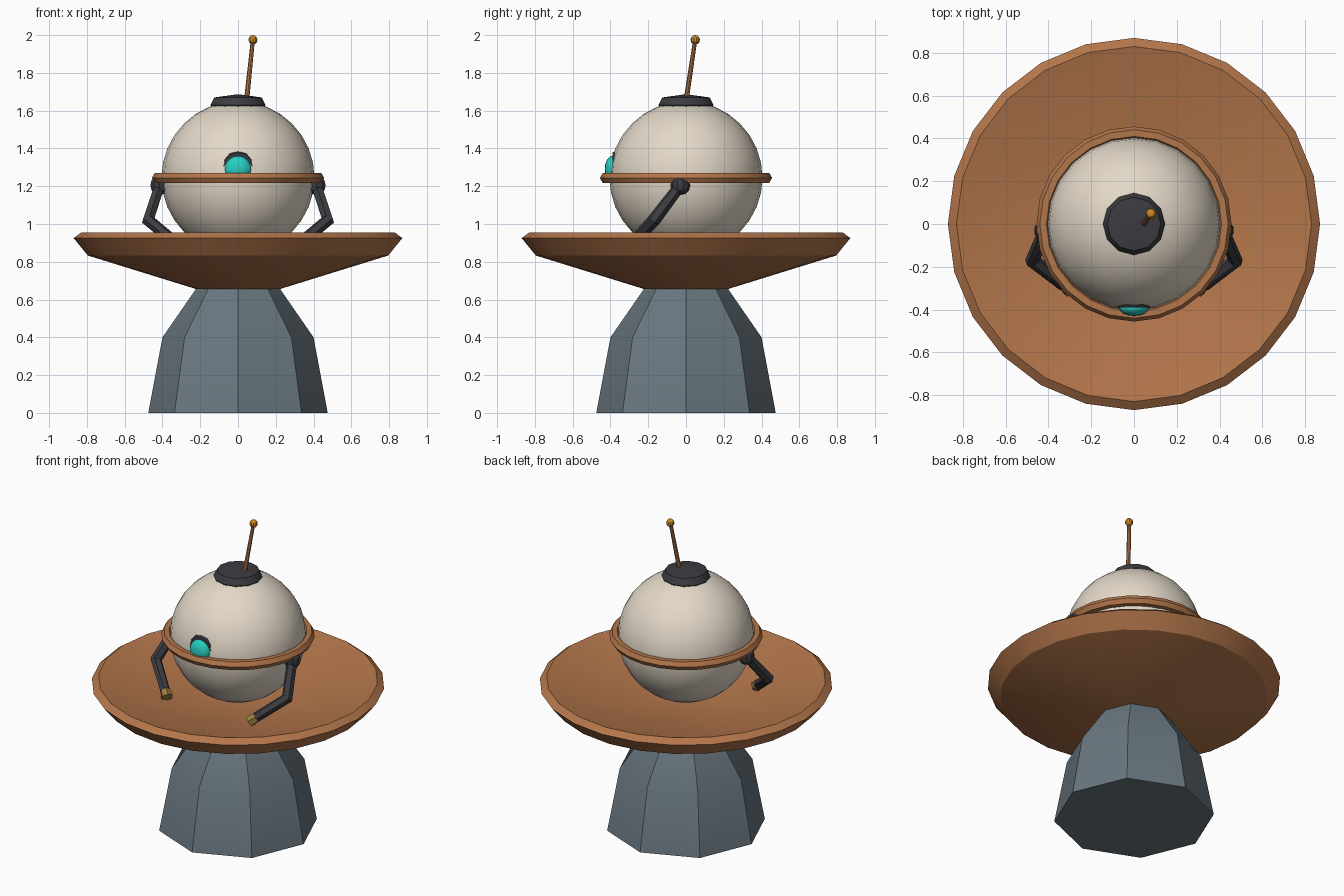
import bpy, bmesh, math
from mathutils import Vector

if "Cube" in bpy.data.objects:
    bpy.data.objects.remove(bpy.data.objects["Cube"])


def material(name, rgb):
    m = bpy.data.materials.new(name)
    m.diffuse_color = (*rgb, 1)
    m.use_nodes = True
    m.node_tree.nodes["Principled BSDF"].inputs["Base Color"].default_value = m.diffuse_color
    return m


COPPER = material("copper", (0.45, 0.18, 0.07))
CREAM = material("cream", (0.77, 0.69, 0.58))
DARK = material("dark", (0.045, 0.045, 0.053))
SLATE = material("slate", (0.14, 0.18, 0.21))
TEAL = material("teal", (0.02, 0.62, 0.54))
GOLD = material("gold", (0.32, 0.2, 0.05))
AMBER = material("amber", (0.62, 0.25, 0.02))


def finish(ob, name, mat):
    ob.name = name
    ob.data.materials.append(mat)
    bpy.ops.object.select_all(action='DESELECT')
    ob.select_set(True)
    bpy.context.view_layer.objects.active = ob
    bpy.ops.object.transform_apply(location=False, rotation=True, scale=True)
    bpy.ops.object.shade_smooth_by_angle(angle=math.radians(29))
    return ob


def lathe(name, profile, sides, mat):
    """Spin an (r, z) profile that starts and ends on the z axis."""
    bm = bmesh.new()
    vs = [bm.verts.new((r, 0, z)) for r, z in profile]
    edges = [bm.edges.new(p) for p in zip(vs, vs[1:])]
    bmesh.ops.spin(bm, geom=vs + edges, axis=(0, 0, 1), cent=(0, 0, 0),
                   angle=math.tau, steps=sides, use_duplicate=False)
    bmesh.ops.remove_doubles(bm, verts=bm.verts, dist=1e-4)
    bmesh.ops.recalc_face_normals(bm, faces=bm.faces)
    me = bpy.data.meshes.new(name)
    bm.to_mesh(me)
    bm.free()
    ob = bpy.data.objects.new(name, me)
    bpy.context.collection.objects.link(ob)
    return finish(ob, name, mat)


def ball(name, loc, size, mat, seg=12, rings=8):
    bpy.ops.mesh.primitive_uv_sphere_add(segments=seg, ring_count=rings, radius=1, location=loc)
    ob = bpy.context.object
    ob.scale = size
    return finish(ob, name, mat)


def rod(name, a, b, r1, r2, sides, mat):
    a, b = Vector(a), Vector(b)
    bpy.ops.mesh.primitive_cone_add(vertices=sides, radius1=r1, radius2=r2,
                                    depth=(b - a).length, location=(a + b) / 2)
    ob = bpy.context.object
    ob.rotation_euler = (b - a).to_track_quat('Z', 'Y').to_euler()
    return finish(ob, name, mat)


def bent_tube(name, points, radius, mat):
    cu = bpy.data.curves.new(name, 'CURVE')
    cu.dimensions = '3D'
    cu.bevel_depth, cu.bevel_resolution, cu.use_fill_caps = radius, 1, True
    sp = cu.splines.new('POLY')
    sp.points.add(len(points) - 1)
    for i, p in enumerate(points):
        sp.points[i].co = (*p, 1)
        sp.points[i].radius = 1.15 if 0 < i < len(points) - 1 else 1
    ob = bpy.data.objects.new(name, cu)
    bpy.context.collection.objects.link(ob)
    bpy.ops.object.select_all(action='DESELECT')
    ob.select_set(True)
    bpy.context.view_layer.objects.active = ob
    bpy.ops.object.convert(target='MESH')
    return finish(bpy.context.object, name, mat)


# Octagonal pedestal
lathe("pedestal", [(0, 0), (0.475, 0), (0.4, 0.4), (0.22, 0.66), (0, 0.66)], 8, SLATE)

# Wide dish with a hollow top
lathe("dish", [(0, 0.655), (0.22, 0.655), (0.795, 0.833), (0.87, 0.925),
               (0.83, 0.955), (0.2, 0.79), (0, 0.79)], 24, COPPER)

# Head, waist ring and crown cap
ball("head", (0, 0, 1.245), (0.405,) * 3, CREAM, 24, 16)
bpy.ops.mesh.primitive_torus_add(location=(0, 0, 1.244), major_radius=0.425, minor_radius=0.031,
                                 major_segments=24, minor_segments=6)
finish(bpy.context.object, "head_ring", COPPER)
lathe("crown_cap", [(0, 1.6), (0.13, 1.6), (0.145, 1.63), (0.125, 1.67), (0, 1.687)], 12, DARK)

# Antenna
rod("antenna", (0.045, 0, 1.65), (0.078, 0.048, 1.97), 0.014, 0.011, 8, COPPER)
ball("antenna_tip", (0.079, 0.049, 1.975), (0.025,) * 3, AMBER, 10, 6)

# Eye lens in a dark socket
ball("eye_lens", (0, -0.39, 1.29), (0.07, 0.04, 0.07), TEAL, 16, 10)
bpy.ops.mesh.primitive_torus_add(location=(0, -0.372, 1.3), rotation=(math.pi / 2, 0, 0),
                                 major_radius=0.068, minor_radius=0.02,
                                 major_segments=12, minor_segments=6)
finish(bpy.context.object, "eye_socket", DARK)

# Mirrored arms reaching forward into the dish
for s, side in ((-1, "left"), (1, "right")):
    shoulder, elbow = Vector((s * 0.415, -0.03, 1.205)), Vector((s * 0.475, -0.17, 1.02))
    wrist, tip = Vector((s * 0.33, -0.283, 0.9)), Vector((s * 0.297, -0.309, 0.873))
    ball(side + "_shoulder", shoulder, (0.052,) * 3, DARK, 10, 6)
    bent_tube(side + "_arm", [shoulder, elbow, wrist], 0.031, DARK)
    rod(side + "_hand", wrist, tip, 0.03, 0.037, 6, GOLD)
